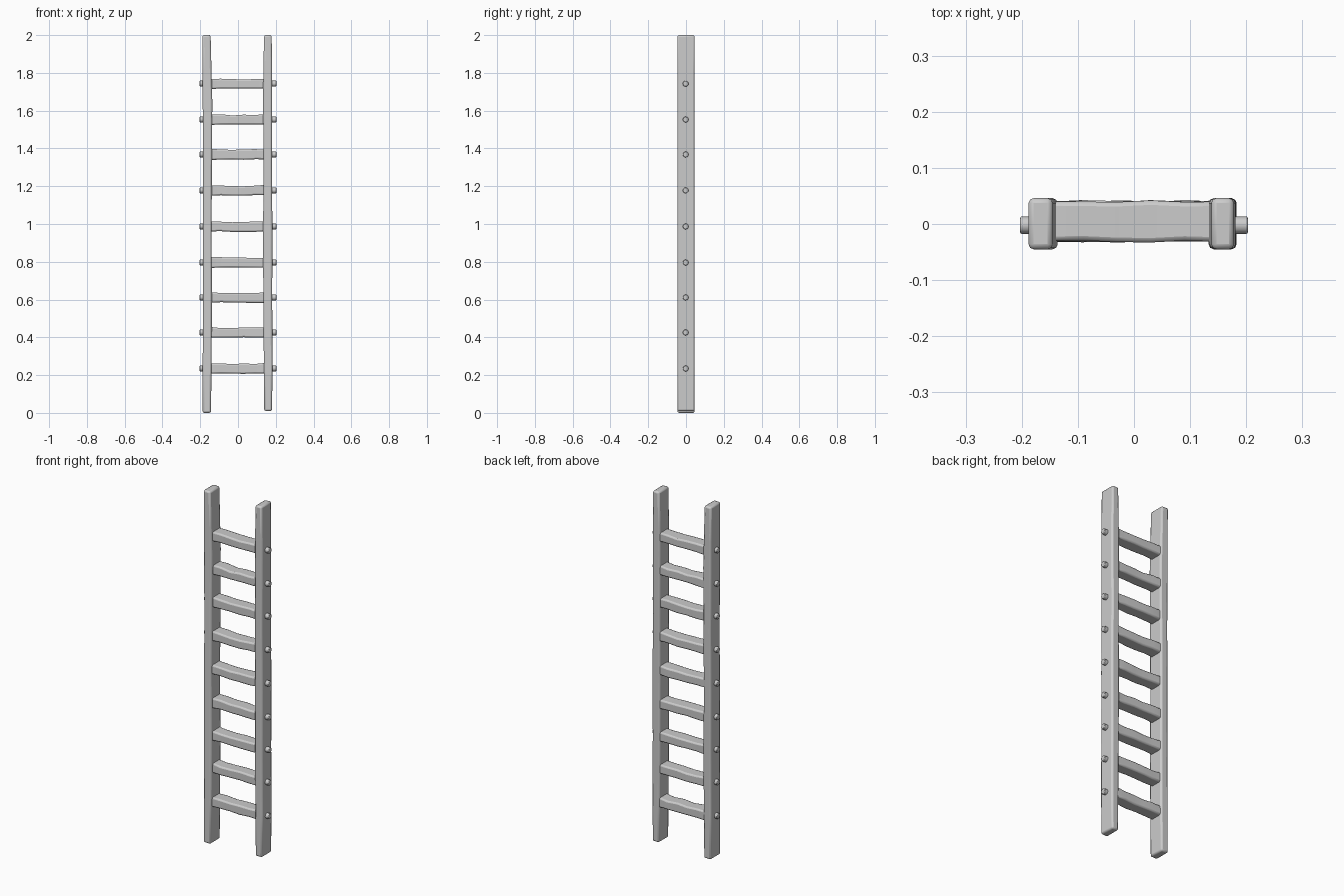
import bpy, bmesh, math, random

if "Cube" in bpy.data.objects:
    bpy.data.objects.remove(bpy.data.objects["Cube"])

random.seed(4)


def loft(name, axis, stations, bevel):
    """Box sections (pos, a0, a1, b0, b1) lofted along x or z, edges rounded."""
    bm = bmesh.new()
    rings = []
    for p, a0, a1, b0, b1 in stations:
        corners = [(a0, b0), (a1, b0), (a1, b1), (a0, b1)]
        rings.append([bm.verts.new((a, b, p) if axis == 'z' else (p, a, b))
                      for a, b in corners])
    for r, s in zip(rings, rings[1:]):
        for i in range(4):
            j = (i + 1) % 4
            bm.faces.new((r[i], r[j], s[j], s[i]))
    bm.faces.new(rings[0][::-1])
    bm.faces.new(rings[-1])
    bmesh.ops.recalc_face_normals(bm, faces=bm.faces)
    me = bpy.data.meshes.new(name)
    bm.to_mesh(me)
    bm.free()
    ob = bpy.data.objects.new(name, me)
    bpy.context.collection.objects.link(ob)
    finish(ob, bevel)


def finish(ob, bevel):
    m = ob.modifiers.new("rounded_edges", 'BEVEL')
    m.width, m.segments = bevel, 2
    m.limit_method, m.angle_limit = 'ANGLE', math.radians(40)
    bpy.ops.object.select_all(action='DESELECT')
    ob.select_set(True)
    bpy.context.view_layer.objects.active = ob
    bpy.ops.object.shade_smooth_by_angle(angle=math.radians(35))


# Hand-hewn side rails: (z, left x, right x)
left = [(0, -.187, -.143), (.25, -.187, -.140), (.6, -.185, -.138), (.95, -.186, -.140),
        (1.3, -.184, -.138), (1.65, -.187, -.136), (1.8, -.187, -.140), (2, -.188, -.145)]
right = [(.01, .139, .180), (.25, .137, .183), (.6, .134, .181), (.95, .133, .182),
         (1.3, .135, .180), (1.65, .133, .181), (1.8, .134, .181), (2, .138, .178)]
for name, rail in (("left_rail", left), ("right_rail", right)):
    loft(name, 'z', [(z, a, b, -.045, .046) for z, a, b in rail], .009)

# Uneven rungs with a round peg through both rails
heights = [.235, .426, .611, .796, .987, 1.178, 1.368, 1.553, 1.743]
for n, z in enumerate(heights, 1):
    w = lambda s: random.uniform(-s, s)
    stations = []
    for x in (-.15, -.09, -.03, .03, .09, .15):
        sag = .004 * (1 - (x / .15) ** 2)
        stations.append((x, -.030 + w(.003), .040 + w(.003),
                         z - .027 + w(.002), z + .028 - sag + w(.003)))
    loft(f"rung_{n}", 'x', stations, .008)
    bpy.ops.mesh.primitive_cylinder_add(vertices=12, radius=.0155, depth=.406,
                                        location=(0, -.002, z),
                                        rotation=(0, math.pi / 2, 0))
    peg = bpy.context.object
    peg.name = f"peg_{n}"
    finish(peg, .003)
